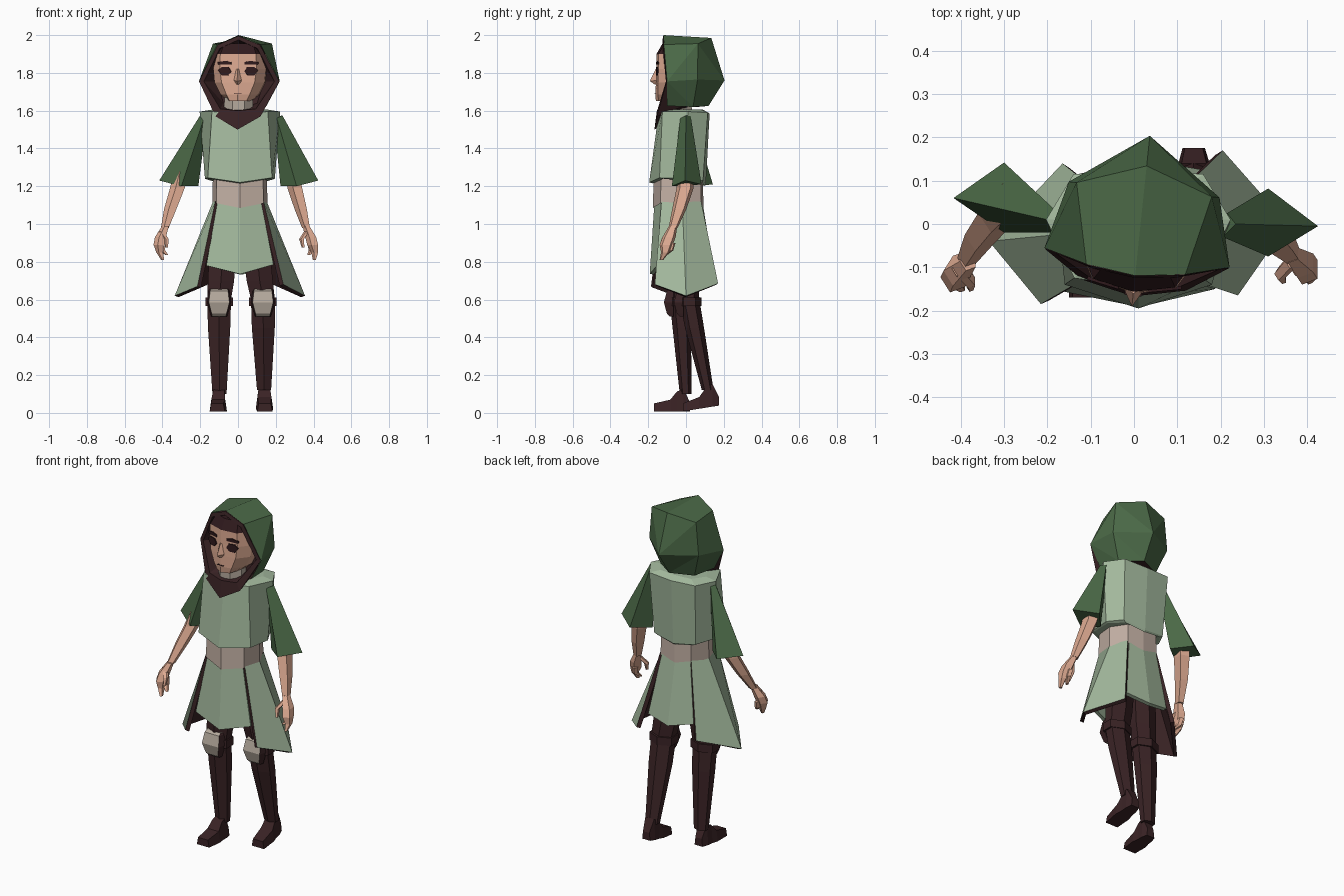
import bpy, bmesh, math
from mathutils import Vector, Matrix


def mat(name, r, g, b):
    m = bpy.data.materials.new(name)
    m.diffuse_color = [((c / 255 + 0.055) / 1.055) ** 2.4 for c in (r, g, b)] + [1]
    return m


SAGE = mat("sage_cloth", 164, 186, 158)
GREEN = mat("forest_cloth", 74, 104, 70)
SKIN = mat("skin", 224, 172, 147)
DARK = mat("dark_leather", 58, 35, 37)
BELT = mat("belt_tan", 195, 176, 164)
PAD = mat("pad_grey", 180, 169, 156)
HAIR = mat("hair", 48, 26, 29)


def loft(name, rings, mats, closed=True, caps=True, rule=None, split=False):
    """Skin a list of equal-length point rings; open strips face outward from the z axis."""
    bm = bmesh.new()
    vs = [[bm.verts.new(p) for p in r] for r in rings]
    n = len(rings[0])
    for a, b in zip(vs, vs[1:]):
        for i in range(n if closed else n - 1):
            j = (i + 1) % n
            bm.faces.new((a[i], a[j], b[j], b[i]))
    if closed and caps:
        bm.faces.new(vs[0])
        bm.faces.new(vs[-1])
    if split:
        bmesh.ops.triangulate(bm, faces=bm.faces, quad_method='SHORT_EDGE')
    bmesh.ops.recalc_face_normals(bm, faces=bm.faces)
    if not closed:
        if sum(f.normal.xy.dot(f.calc_center_median().xy) for f in bm.faces) < 0:
            bmesh.ops.reverse_faces(bm, faces=bm.faces)
    if rule:
        for f in bm.faces:
            f.material_index = rule(f)
    me = bpy.data.meshes.new(name)
    bm.to_mesh(me)
    bm.free()
    for m in mats:
        me.materials.append(m)
    ob = bpy.data.objects.new(name, me)
    bpy.context.collection.objects.link(ob)
    return ob


def sym(half, z=None):
    """Mirror a front-to-back list of points into a closed ring; ends lie on the middle."""
    pts = [(p[0], p[1], z if len(p) == 2 else p[2]) for p in half]
    return pts + [(-x, y, h) for x, y, h in reversed(pts[1:-1])]


def limb(name, pts, m, n=6, ry=1.0):
    rings = [[(x + r * math.cos(t), y + ry * r * math.sin(t), z)
              for t in (2 * math.pi * (k + 0.5) / n for k in range(n))]
             for x, y, z, r in pts]
    return loft(name, rings, [m])


def panel(name, top, bottom, mats):
    ob = loft(name, [top, bottom], mats, closed=False)
    s = ob.modifiers.new("thickness", "SOLIDIFY")
    s.thickness = 0.022
    s.material_offset = s.material_offset_rim = len(mats) - 1
    return ob


# Tunic chest
chest = loft("tunic_chest", [
    sym([(0, -.175, 1.215), (.165, -.12, 1.24), (.172, 0, 1.235), (.12, .085, 1.22), (0, .1, 1.2)]),
    sym([(0, -.195, 1.22), (.17, -.14, 1.245), (.185, .0, 1.24), (.135, .09, 1.23), (0, .105, 1.21)]),
    sym([(0, -.145, 1.585), (.148, -.125, 1.595), (.213, .01, 1.595), (.15, .115, 1.59), (0, .125, 1.585)]),
    sym([(0, -.1), (.1, -.08), (.15, .01), (.1, .08), (0, .09)], 1.605)], [SAGE])
chest.location.x = .01

# Belt
belt_half = [(0, -.175), (.125, -.135), (.146, -.02), (.1, .08), (0, .092)]
drop = [.0, .025, .025, .02, .005]
belt = loft("belt", [sym([(x, y, 1.085 + d) for (x, y), d in zip(belt_half, drop)]),
                     sym([(x * .98, y * .98) for x, y in belt_half], 1.25)], [BELT])
belt.location.x = .01

# Skirt panels
panel("skirt_front", [(-.108, -.13, 1.12), (.01, -.168, 1.1), (.122, -.13, 1.12)],
      [(-.168, -.155, .78), (.012, -.192, .735), (.188, -.15, .785)], [SAGE])
panel("skirt_back", [(-.085, .08, 1.12), (.01, .09, 1.1), (.1, .08, 1.12)],
      [(-.13, .115, .77), (.015, .15, .735), (.16, .125, .76)], [SAGE])
panel("skirt_right", [(.135, -.13, 1.12), (.152, -.02, 1.12), (.112, .08, 1.12)],
      [(.24, -.165, .68), (.355, .0, .62), (.205, .17, .685)], [SAGE, DARK])
panel("skirt_left", [(-.12, -.13, 1.12), (-.132, -.02, 1.12), (-.09, .08, 1.12)],
      [(-.215, -.185, .67), (-.335, -.04, .62), (-.165, .14, .69)], [SAGE, DARK])

# Sleeves: diamond sections flaring to the cuff
loft("sleeve_right", [[(.235, .0, 1.575), (.215, .025, 1.57), (.19, .0, 1.55), (.205, -.03, 1.56)],
                      [(.425, -.005, 1.23), (.31, .082, 1.21), (.225, -.01, 1.2), (.31, -.075, 1.2)]], [GREEN])
loft("sleeve_left", [[(-.2, .01, 1.575), (-.185, .035, 1.57), (-.165, .01, 1.55), (-.18, -.02, 1.56)],
                     [(-.417, .06, 1.23), (-.3, .142, 1.21), (-.21, .05, 1.2), (-.3, -.02, 1.2)]], [GREEN])

# Arms
limb("arm_right", [(.285, 0, 1.3, .042), (.305, -.005, 1.19, .043), (.335, -.035, 1.08, .036),
                   (.362, -.068, .98, .023)], SKIN, 5, 1.1)
limb("arm_left", [(-.29, .05, 1.3, .042), (-.317, .025, 1.19, .043), (-.355, -.025, 1.08, .036),
                  (-.385, -.078, .98, .023)], SKIN, 5, 1.1)

# Hands: palm with fingers, second finger and thumb
hand = {"palm": [(.362, -.068, .99, .02), (.388, -.09, .93, .032), (.398, -.105, .89, .032), (.408, -.11, .85, .02),
                 (.405, -.13, .81, .009)],
        "finger": [(.385, -.075, .9, .018), (.39, -.085, .86, .016), (.375, -.11, .835, .009)],
        "thumb": [(.365, -.085, .96, .016), (.338, -.115, .92, .014), (.345, -.13, .875, .008)]}
for side, s in (("right", 1), ("left", -1)):
    for part, pts in hand.items():
        if s < 0:
            pts = [(-x - .02 + .03 * max(0, .9 - z) / .1, y - .018, z, r) for x, y, z, r in pts]
            if part == "thumb":
                pts = [(x - .02, y, z, r) for x, y, z, r in pts]
        limb(part + "_" + side, pts, SKIN, 5, 1.15)

# Legs, knee bands and knee pads
legs = {"left": [(-.075, -.03, .98, .085), (-.09, -.035, .7, .08), (-.1, -.035, .6, .073),
                 (-.1, -.022, .45, .068), (-.098, -.002, .1, .043)],
        "right": [(.085, -.0, .98, .085), (.115, .01, .7, .08), (.132, .018, .6, .073),
                  (.134, .045, .45, .07), (.138, .115, .12, .043)]}
for side, pts in legs.items():
    limb("leg_" + side, pts, DARK, 6, .72)
    kx, ky = pts[2][:2]
    limb("knee_band_" + side, [(kx, ky, .565, .084), (kx, ky, .612, .084)], DARK, 6, .76)
    rows = [(.51, .042, -.05), (.525, .046, -.066), (.585, .064, -.082), (.645, .056, -.066), (.655, .052, -.05)]
    loft("knee_pad_" + side, [[(kx - w, ky - .03, z), (kx - w * .85, ky + y, z),
                               (kx + w * .85, ky + y, z), (kx + w, ky - .03, z)] for z, w, y in rows],
         [PAD, DARK], rule=lambda f: int(abs(f.normal.x) > .75 or f.normal.y > .5))

# Boots: heel rising to the ankle, then sloping to the toe; the rear one tips forward
for side, x, y0, tilt, turn in (("left", -.098, .017, 0, -.012), ("right", .138, .17, .03, .004)):
    prof = [(.026, .005, .045), (.036, -.03, .12), (.038, -.065, .105), (.046, -.1, .062), (.04, -.187, .042)]
    loft("boot_" + side, [[(x + sx * w * k + turn * (-y / .187), y0 + max(y, -.187), h + .008 + tilt * (y + .187) / .187)
                           for sx, h, k in ((-1, 0, 1), (1, 0, 1), (1, hi, .8), (-1, hi, .8))]
                          for w, y, hi in prof], [DARK])

# Neck cloth
limb("neck_cloth", [(.003, -.045, 1.57, .088), (.003, -.05, 1.67, .08)], PAD, 8)

# Hood shell: columns front, back corner, back middle, mirrored
turned = []
rows = [[(.115, -.105, 1.95), (.157, .08, 1.955), (0, .135, 1.985)],
        [(.215, -.078, 1.755), (.175, .08, 1.765), (0, .205, 1.76)],
        [(.145, -.085, 1.625), (.12, .05, 1.62), (0, .12, 1.625)]]
shell = [r + [(-x, y, z) for x, y, z in reversed(r[:-1])] for r in rows]
turned.append(loft("hood_shell", shell, [GREEN], closed=False, split=True))
crown = [[(-.115, -.105, 1.95), (0, -.12, 2.0), (.115, -.105, 1.95)],
         [(-.157, .08, 1.955), (0, .135, 1.985), (.157, .08, 1.955)]]
turned.append(loft("hood_crown", crown, [GREEN], closed=False))
nape = [[(-.12, .05, 1.62), (0, .12, 1.625), (.12, .05, 1.62)],
        [(-.145, -.085, 1.625), (0, -.07, 1.62), (.145, -.085, 1.625)]]
turned.append(loft("hood_nape", nape, [DARK], closed=False))

# Hood lining: dark rim around the face that drops to a point on the chest
turned.append(loft("hood_lining", [
    sym([(0, .0, 1.95), (.08, .0, 1.9), (.13, .0, 1.755), (.1, .0, 1.625), (0, .02, 1.61)]),
    sym([(0, -.121, 1.996), (.113, -.107, 1.948), (.214, -.08, 1.755), (.12, -.142, 1.57), (0, -.168, 1.5)]),
    sym([(0, -.125, 1.975), (.1, -.113, 1.93), (.188, -.087, 1.755), (.095, -.14, 1.61), (0, -.155, 1.6)]),
    sym([(0, -.01, 1.945), (.075, -.01, 1.9), (.125, -.01, 1.755), (.09, -.03, 1.64), (0, -.03, 1.61)])],
    [DARK], split=True))

# Head with hair above the hairline
heads = [(1.65, .045, .06, -.16), (1.685, .062, .1, -.163), (1.75, .088, .133, -.16), (1.82, .098, .14, -.157),
         (1.9, .095, .135, -.157), (1.955, .075, .1, -.125)]
turned.append(loft("head", [sym([(0, f), (a, f + .02), (b, f + .09), (b, .0), (0, .04)], z)
                            for z, a, b, f in heads],
                   [SKIN, HAIR], rule=lambda f: int(f.calc_center_median().z > 1.9)))

# Nose
turned.append(loft("nose", [[(-.012, -.15, 1.82), (0, -.162, 1.82), (.012, -.15, 1.82)],
                            [(-.024, -.15, 1.76), (0, -.192, 1.757), (.024, -.15, 1.76)],
                            [(-.014, -.15, 1.74), (0, -.166, 1.738), (.014, -.15, 1.74)]], [SKIN]))


def plate(name, cx, cy, cz, outline, yaw):
    """Thin painted detail laid on the face."""
    rot = Matrix.Rotation(yaw, 4, 'Z')
    rings = [[Vector((cx, cy, cz)) + rot @ Vector((x, d, z)) for x, z in outline] for d in (-.004, .004)]
    return loft(name, rings, [HAIR])


# Eyes, brows and mouth
for side, s in (("right", 1), ("left", -1)):
    eye = [(-.034, -.004), (-.015, -.024), (.018, -.024), (.038, .004), (.018, .022), (-.02, .02)]
    brow = [(-.034, -.006), (.038, -.006), (.042, .006), (.0, .014), (-.034, .007)]
    turned.append(plate("eye_" + side, s * .068, -.1455, 1.81, [(s * x, z) for x, z in eye], s * .2))
    turned.append(plate("brow_" + side, s * .068, -.1445, 1.85, [(s * x, z) for x, z in brow], s * .2))
turned.append(plate("mouth", 0, -.162, 1.693, [(-.02, -.0015), (.02, -.0015), (.02, .0015), (-.02, .0015)], 0))

# Turn the head and hood slightly to one side
for ob in turned:
    ob.matrix_world = (Matrix.Translation((.012, -.03, 0)) @ Matrix.Rotation(math.radians(-6), 4, 'Z')
                       @ Matrix.Translation((0, .03, 0)))
